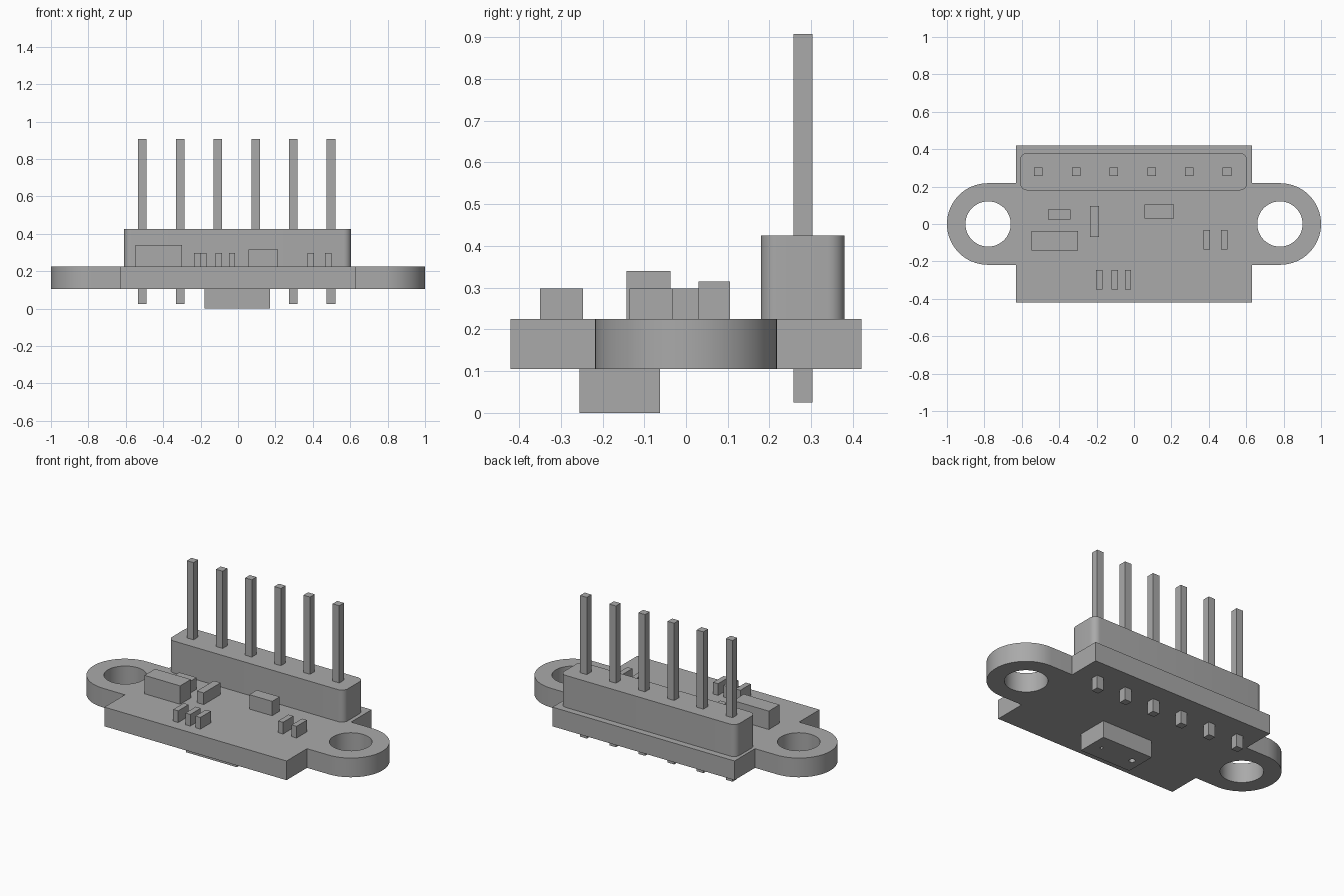
import bpy, bmesh
from math import sin, cos, pi

cube = bpy.data.objects.get("Cube")
if cube:
    bpy.data.objects.remove(cube, do_unlink=True)

grey = bpy.data.materials.new("plain_grey")
grey.use_nodes = True
grey.diffuse_color = (0.4, 0.4, 0.4, 1)
grey.node_tree.nodes["Principled BSDF"].inputs["Base Color"].default_value = (0.4, 0.4, 0.4, 1)


def arc(cx, cy, r, start, end, n):
    """Points along an arc, angles in turns of pi."""
    return [(cx + r * cos(pi * (start + (end - start) * i / n)),
             cy + r * sin(pi * (start + (end - start) * i / n))) for i in range(n + 1)]


def prism(name, outline, z0, z1):
    """Extrude a flat counter-clockwise outline from z0 to z1."""
    bm = bmesh.new()
    base = bm.faces.new([bm.verts.new((x, y, z0)) for x, y in outline])
    top = bmesh.ops.extrude_face_region(bm, geom=[base], use_keep_orig=True)["geom"]
    bmesh.ops.translate(bm, vec=(0, 0, z1 - z0),
                        verts=[g for g in top if isinstance(g, bmesh.types.BMVert)])
    bmesh.ops.recalc_face_normals(bm, faces=bm.faces)
    mesh = bpy.data.meshes.new(name)
    bm.to_mesh(mesh)
    bm.free()
    mesh.materials.append(grey)
    obj = bpy.data.objects.new(name, mesh)
    bpy.context.collection.objects.link(obj)
    return obj


def box(name, x0, x1, y0, y1, z0, z1):
    return prism(name, [(x0, y0), (x1, y0), (x1, y1), (x0, y1)], z0, z1)


def select(obj):
    bpy.ops.object.select_all(action='DESELECT')
    obj.select_set(True)
    bpy.context.view_layer.objects.active = obj


def drill(obj, x, y, r, z0, z1):
    """Cut a round hole and discard the cutter."""
    cutter = prism("hole_cutter", arc(x, y, r, 0, 2, 48)[:-1], z0, z1)
    cutter.hide_render = True
    mod = obj.modifiers.new("hole", 'BOOLEAN')
    mod.operation, mod.solver, mod.object = 'DIFFERENCE', 'EXACT', cutter
    select(obj)
    bpy.ops.object.modifier_apply(modifier=mod.name)
    bpy.data.objects.remove(cutter, do_unlink=True)


def smooth(obj):
    select(obj)
    bpy.ops.object.shade_smooth_by_angle(angle=pi / 6)


BOTTOM, TOP = 0.105, 0.225
W, D, EAR = 0.63, 0.42, 0.218

# Circuit board with a rounded mounting ear at each end
right_half = [(W, -D), (W, -EAR)] + arc(1 - EAR, 0, EAR, -0.5, 0.5, 32) + [(W, EAR), (W, D)]
board = prism("board", right_half + [(-x, -y) for x, y in right_half], BOTTOM, TOP)
for side in (-1, 1):
    drill(board, side * 0.78, 0, 0.121, 0, 0.4)
smooth(board)

# Pin header housing with rounded corners
x0, x1, y0, y1, r = -0.61, 0.605, 0.18, 0.38, 0.04
housing = prism("header_housing",
                arc(x1 - r, y0 + r, r, -0.5, 0, 8) + arc(x1 - r, y1 - r, r, 0, 0.5, 8)
                + arc(x0 + r, y1 - r, r, 0.5, 1, 8) + arc(x0 + r, y0 + r, r, 1, 1.5, 8),
                TOP, 0.425)
smooth(housing)

# Six square pins passing through housing and board
for i in range(6):
    x = -0.511 + 0.2017 * i
    box(f"pin_{i + 1}", x - 0.023, x + 0.023, 0.257, 0.303, 0.025, 0.908)

# Sensor package under the board, with two small ports
sensor = box("sensor_package", -0.18, 0.17, -0.255, -0.062, 0, BOTTOM)
drill(sensor, 0.10, -0.16, 0.009, -0.1, 0.03)
drill(sensor, -0.12, -0.16, 0.018, -0.1, 0.03)
smooth(sensor)

# Surface components on the top side
box("regulator", -0.547, -0.30, -0.143, -0.037, TOP, 0.34)
box("diode", 0.057, 0.215, 0.03, 0.105, TOP, 0.315)
box("capacitor_left", -0.46, -0.34, 0.023, 0.077, TOP, 0.298)
box("capacitor_centre", -0.235, -0.188, -0.07, 0.097, TOP, 0.298)
for i, x in enumerate((0.389, 0.483)):
    box(f"side_resistor_{i + 1}", x - 0.017, x + 0.017, -0.135, -0.032, TOP, 0.298)
for i, x in enumerate((-0.186, -0.102, -0.032)):
    box(f"front_resistor_{i + 1}", x - 0.017, x + 0.017, -0.35, -0.247, TOP, 0.298)
